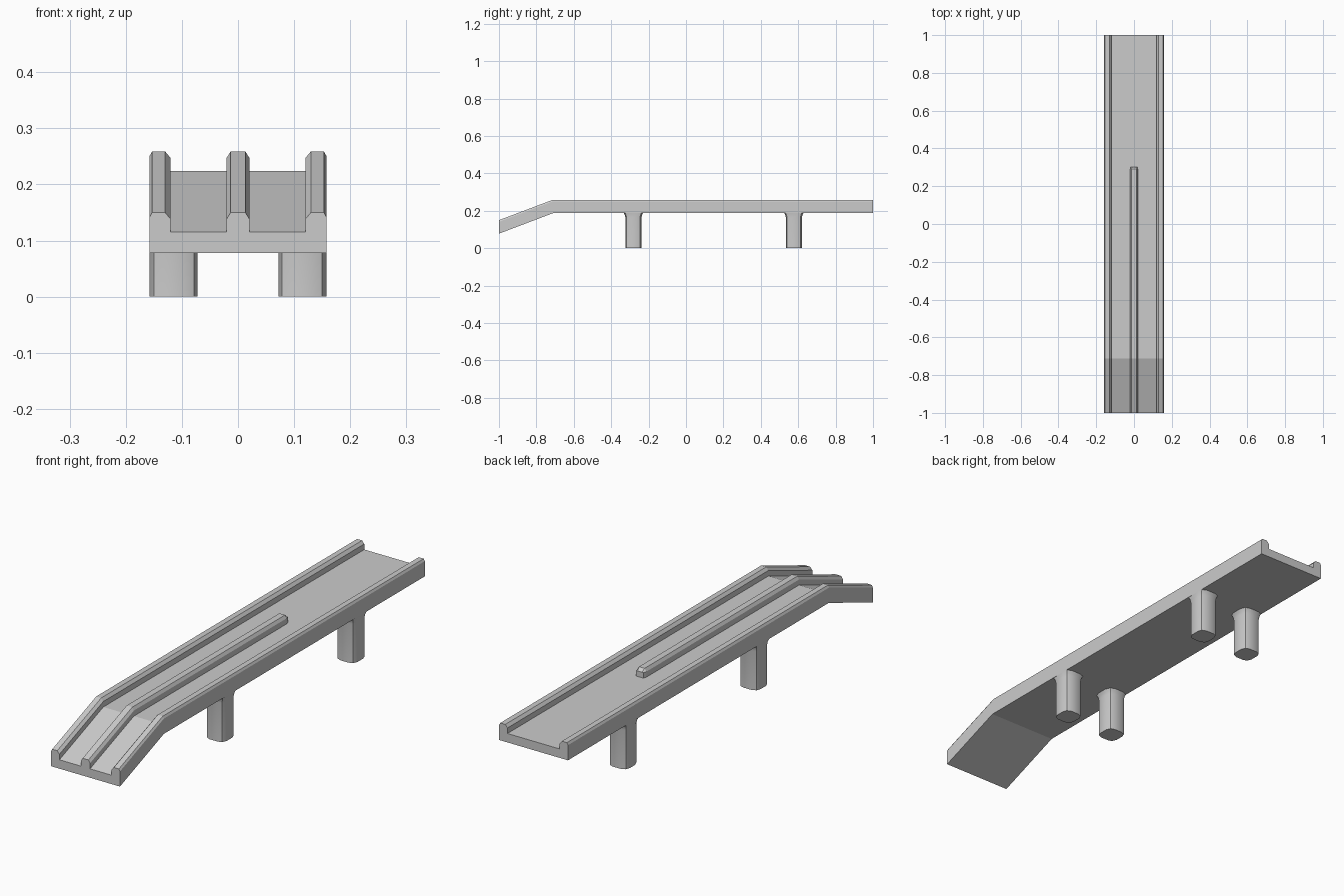
import bpy, bmesh, math

if "Cube" in bpy.data.objects:
    bpy.data.objects.remove(bpy.data.objects["Cube"])


def loft(name, rings, smooth=None):
    """Skin a list of equal-length closed rings and cap both ends."""
    bm = bmesh.new()
    loops = [[bm.verts.new(p) for p in ring] for ring in rings]
    n = len(loops[0])
    for a, b in zip(loops, loops[1:]):
        for i in range(n):
            j = (i + 1) % n
            bm.faces.new((a[i], a[j], b[j], b[i]))
    bm.faces.new(loops[0])
    bm.faces.new(loops[-1])
    bmesh.ops.recalc_face_normals(bm, faces=bm.faces)
    mesh = bpy.data.meshes.new(name)
    bm.to_mesh(mesh)
    bm.free()
    ob = bpy.data.objects.new(name, mesh)
    bpy.context.collection.objects.link(ob)
    if smooth:
        bpy.ops.object.select_all(action='DESELECT')
        bpy.context.view_layer.objects.active = ob
        ob.select_set(True)
        bpy.ops.object.shade_smooth_by_angle(angle=math.radians(smooth))
    return ob


BOTTOM, FLOOR, TOP = 0.187, 0.224, 0.259
STATIONS = [(-1.0, -0.109), (-0.712, 0.0), (1.0, 0.0)]   # y, height change

# Trough deck with chamfered side rails, bending down at the front
half = [(0.158, BOTTOM), (0.158, 0.25), (0.153, TOP), (0.13, TOP),
        (0.12, 0.247), (0.12, FLOOR)]
profile = half + [(-x, z) for x, z in reversed(half)]
loft("deck_with_rails", [[(x, y, z + dz) for x, z in profile] for y, dz in STATIONS])

# Centre divider, ending part way along the deck with a bevelled tip
rib = [(0.0205, 0.215), (0.0205, 0.247), (0.013, TOP),
       (-0.013, TOP), (-0.0205, 0.247), (-0.0205, 0.215)]
rings = [[(x, y, z + dz) for x, z in rib] for y, dz in STATIONS[:2] + [(0.29, 0)]]
rings.append([(x * 0.8, 0.303, min(z, 0.247)) for x, z in rib])
loft("centre_divider", rings)

# Support legs: bulged squares with cut corners, flared under the deck
R = 0.043
quarter = [(R, -0.018), (R, 0.018), (0.037, 0.035), (0.018, R)]
section = []
for k in range(4):
    c, s = round(math.cos(k * math.pi / 2)), round(math.sin(k * math.pi / 2))
    section += [(x * c - y * s, x * s + y * c) for x, y in quarter[1:]]

for row, cy in (("front", -0.281), ("back", 0.577)):
    for side, sx in (("left", -1), ("right", 1)):
        rings = []
        for z, f in ((0, 1), (0.163, 1), (0.177, 1.06), (0.19, 1.22)):
            rings.append([(sx * (0.115 + (min(x * f, R))), cy + y * f, z)
                          for x, y in section])
        loft(f"{row}_{side}_leg", rings, 25)
